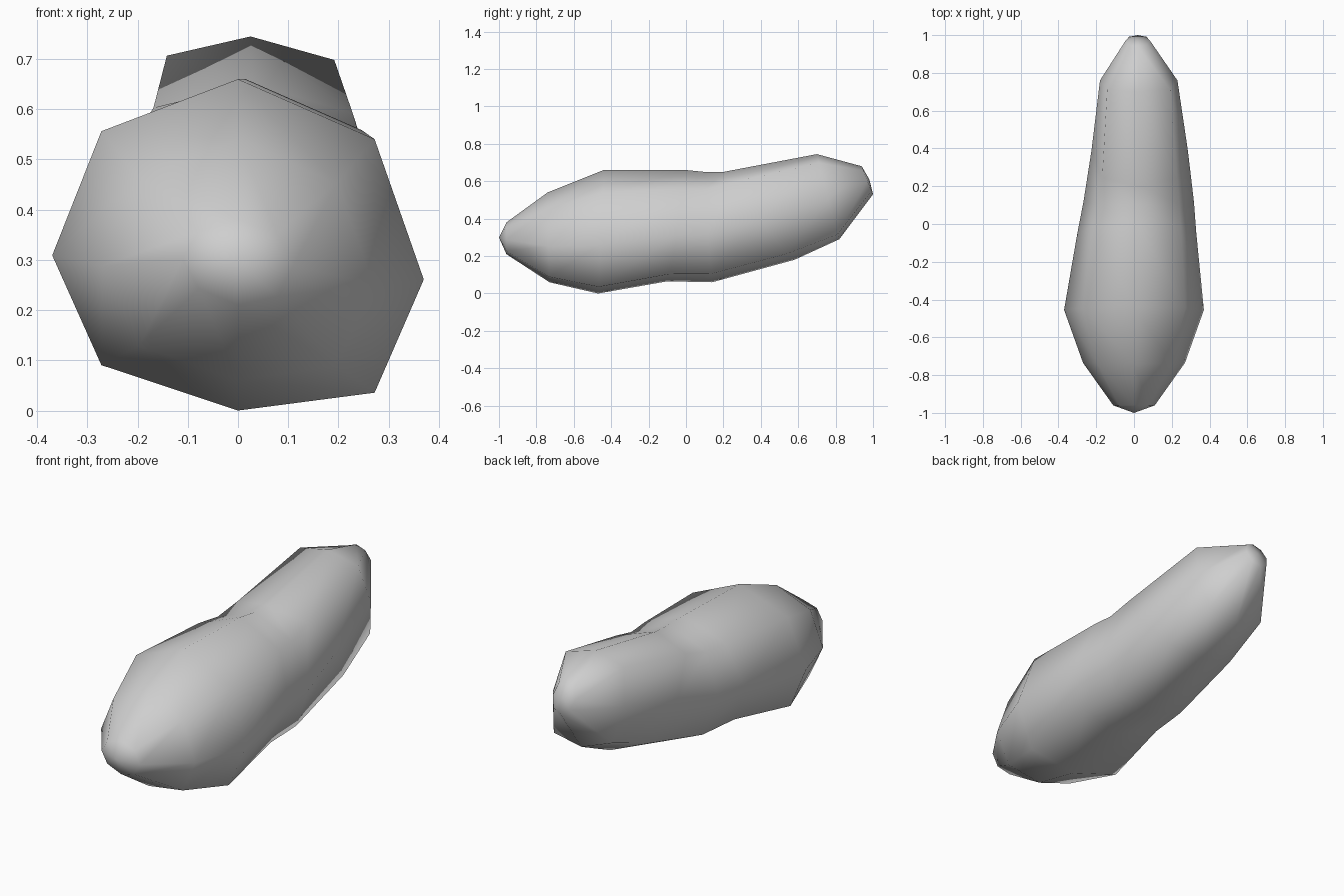
import bpy
import bmesh
from math import sin, cos, tau
from mathutils import Vector

cube = bpy.data.objects.get("Cube")
if cube:
    bpy.data.objects.remove(cube, do_unlink=True)

SIDES = 8
ROLL = -0.065  # slight roll of each cross-section, stronger underneath

# Cross-sections: centre x, half width, top (y, z), bottom (y, z),
# sag of the sides, fullness of the diagonal corners
RINGS = [
    (0.0, 0.11, (-0.96, 0.38), (-0.96, 0.21), 0.0, 1.0),
    (0.0, 0.27, (-0.74, 0.54), (-0.73, 0.06), 0.03, 1.03),
    (0.0, 0.37, (-0.44, 0.66), (-0.47, 0.0), 0.045, 1.04),
    (0.015, 0.315, (0.0, 0.66), (-0.1, 0.065), 0.03, 1.04),
    (0.025, 0.292, (0.1, 0.65), (0.14, 0.06), 0.02, 1.04),
    (0.03, 0.255, (0.2, 0.65), (0.58, 0.18), 0.0, 1.1),
    (0.025, 0.205, (0.7, 0.745), (0.82, 0.29), 0.0, 1.15),
    (0.02, 0.065, (0.94, 0.68), (1.0, 0.53), 0.0, 1.0),
]


def add_ring(bm, cx, half_width, top, bottom, sag, fullness):
    top, bottom = Vector((cx, *top)), Vector((cx, *bottom))
    centre, up = (top + bottom) / 2, (top - bottom) / 2
    verts = []
    for i in range(SIDES):
        a = tau * i / SIDES
        c, s = cos(a), sin(a)
        if i % 2:
            c, s = c * fullness, s * fullness
        dx = half_width * c
        dz = ROLL * (1 - 0.75 * s) * dx - sag * c * c
        verts.append(bm.verts.new(centre + up * s + Vector((dx, 0, dz))))
    return verts


def add_cap(bm, ring, tip):
    point = bm.verts.new(tip)
    for i in range(SIDES):
        bm.faces.new((ring[i], ring[(i + 1) % SIDES], point))


# Curved tapering body, lofted through the rings and closed at both tips
bm = bmesh.new()
rings = [add_ring(bm, *r) for r in RINGS]
for a, b in zip(rings, rings[1:]):
    for i in range(SIDES):
        j = (i + 1) % SIDES
        bm.faces.new((a[i], a[j], b[j], b[i]))
add_cap(bm, rings[0], (0, -1, 0.3))
add_cap(bm, rings[-1], (0.02, 0.98, 0.61))
bmesh.ops.recalc_face_normals(bm, faces=bm.faces)
for f in bm.faces:
    f.smooth = True

mesh = bpy.data.meshes.new("curved_body")
bm.to_mesh(mesh)
bm.free()
body = bpy.data.objects.new("curved_body", mesh)
bpy.context.collection.objects.link(body)

# Plain grey surface
grey = bpy.data.materials.new("light_grey")
grey.use_nodes = True
colour = (0.62, 0.62, 0.62, 1)
grey.diffuse_color = colour
grey.node_tree.nodes["Principled BSDF"].inputs["Base Color"].default_value = colour
mesh.materials.append(grey)
